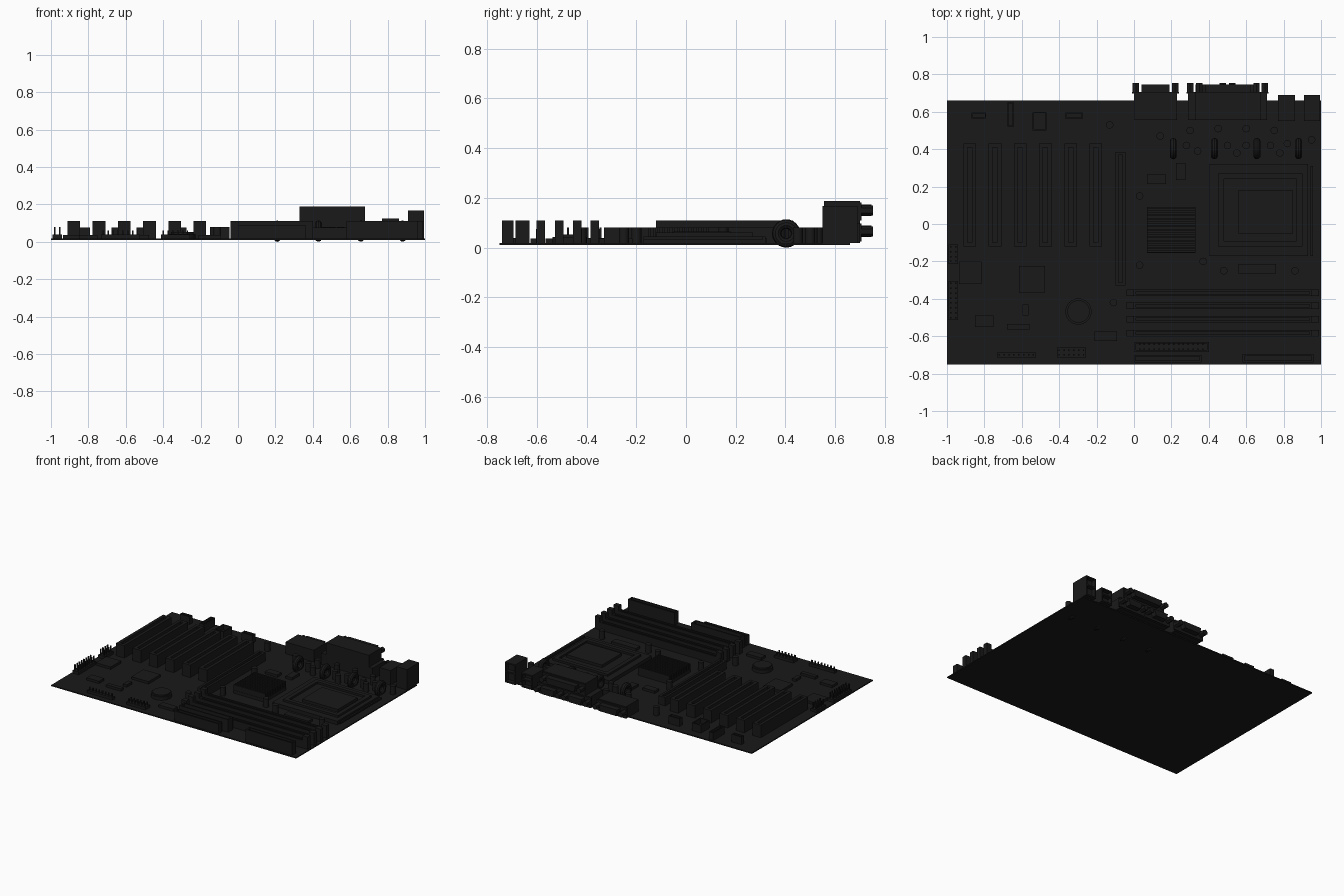
import bpy, bmesh, math
from mathutils import Matrix, Vector

if "Cube" in bpy.data.objects:
    bpy.data.objects.remove(bpy.data.objects["Cube"])

mat = bpy.data.materials.new("black")
mat.diffuse_color = (0.01, 0.01, 0.01, 1)
mat.use_nodes = True
mat.node_tree.nodes["Principled BSDF"].inputs["Base Color"].default_value = mat.diffuse_color
Z = 0.018  # top of the board


def finish(name, bm, smooth=False):
    me = bpy.data.meshes.new(name)
    bm.to_mesh(me)
    bm.free()
    ob = bpy.data.objects.new(name, me)
    bpy.context.collection.objects.link(ob)
    me.materials.append(mat)
    if smooth:
        for p in me.polygons:
            p.use_smooth = True
        me.set_sharp_from_angle(angle=math.radians(35))
    return ob


def add_box(bm, x0, x1, y0, y1, z0, z1):
    m = Matrix.Translation(((x0 + x1) / 2, (y0 + y1) / 2, (z0 + z1) / 2))
    bmesh.ops.create_cube(bm, size=1, matrix=m @ Matrix.Diagonal((x1 - x0, y1 - y0, z1 - z0, 1)))


def boxes(name, *dims):
    bm = bmesh.new()
    for d in dims:
        add_box(bm, *d)
    return finish(name, bm)


def add_cyl(bm, x, y, z, r, h, axis='Z', n=16):
    m = Matrix.Translation((x, y, z))
    if axis == 'Y':
        m = m @ Matrix.Rotation(math.pi / 2, 4, 'X')
    bmesh.ops.create_cone(bm, cap_ends=True, segments=n, radius1=r, radius2=r, depth=h, matrix=m)


def tray(name, x0, x1, y0, y1, h, t=0.012, floor=0.03):
    """Open-topped socket: floor plus four walls."""
    return boxes(name, (x0, x1, y0, y1, Z, Z + floor),
                 (x0, x1, y0, y0 + t, Z, h), (x0, x1, y1 - t, y1, Z, h),
                 (x0, x0 + t, y0 + t, y1 - t, Z, h), (x1 - t, x1, y0 + t, y1 - t, Z, h))


def pins(name, x, y, nx, ny, h=0.08, s=0.026):
    """Pin header on a low base."""
    bm = bmesh.new()
    add_box(bm, x - s / 2, x + (nx - .5) * s, y - s / 2, y + (ny - .5) * s, Z, Z + 0.02)
    for i in range(nx):
        for j in range(ny):
            px, py = x + i * s, y + j * s
            add_box(bm, px - .004, px + .004, py - .004, py + .004, Z, h)
    return finish(name, bm)


# circuit board
boxes("board", (-1, 1, -0.75, 0.66, 0.010, Z))

# expansion slots
for i in range(6):
    x = -0.878 + i * 0.1348
    tray(f"expansion_slot_{i}", x - .034, x + .034, -0.12, 0.43, 0.11, 0.022, 0.06)
tray("graphics_slot", -0.10, -0.045, -0.33, 0.385, 0.08, 0.017, 0.04)

# memory slots with end latches
for i, y in enumerate((-0.367, -0.437, -0.51, -0.585)):
    tray(f"memory_slot_{i}", 0.0, 0.95, y - .018, y + .018, 0.075, 0.011, 0.03)
    boxes(f"memory_latches_{i}", (-0.04, 0.0, y - .017, y + .017, Z, 0.11),
          (0.95, 0.99, y - .017, y + .017, Z, 0.11))

# drive and power connectors on the front edge
tray("drive_connector_a", 0.0, 0.40, -0.685, -0.63, 0.11, 0.01, 0.02)
tray("drive_connector_b", 0.0, 0.36, -0.74, -0.70, 0.09, 0.009, 0.02)
tray("power_connector", 0.58, 0.96, -0.74, -0.695, 0.11, 0.01, 0.06)
pins("drive_pins_a", 0.03, -0.67, 14, 2, 0.085)

# processor socket, processor, lever
boxes("processor_socket", (0.40, 0.93, -0.17, 0.32, Z, 0.045))
boxes("socket_rim", (0.45, 0.90, -0.12, -0.09, .045, .06), (0.45, 0.90, 0.24, 0.27, .045, .06),
      (0.45, 0.48, -0.09, 0.24, .045, .06), (0.87, 0.90, -0.09, 0.24, .045, .06))
boxes("processor", (0.56, 0.85, -0.05, 0.18, .045, .065))
boxes("socket_lever", (0.945, 0.957, -0.17, 0.31, Z + .015, Z + .027))

# finned chipset cooler
boxes("chipset_cooler", (0.07, 0.33, -0.155, 0.09, Z, 0.04),
      *[(0.07, 0.33, -0.153 + i * .0195, -0.143 + i * .0195, 0.04, 0.08) for i in range(13)])

# flat chips
for i, (x, y, sx, sy) in enumerate(((-.545, -.295, .14, .14), (-.875, -.26, .12, .12), (-.58, -.46, .03, .06),
                                    (-.62, -.55, .12, .03), (-.80, -.52, .10, .06), (-.15, -.60, .12, .05),
                                    (.12, .24, .10, .05), (.25, .28, .05, .09), (.66, -.24, .20, .05))):
    boxes(f"chip_{i}", (x - sx / 2, x + sx / 2, y - sy / 2, y + sy / 2, Z, Z + .018))

# coin battery in its holder
bm = bmesh.new()
add_cyl(bm, -0.297, -0.468, Z + .012, 0.07, 0.024, n=32)
add_cyl(bm, -0.297, -0.468, Z + .028, 0.06, 0.012, n=32)
finish("battery", bm, True)

# wound coils standing on edge
for i, x in enumerate((0.21, 0.43, 0.657, 0.88)):
    bpy.ops.mesh.primitive_torus_add(location=(x, 0.403, 0.057), rotation=(0, math.pi / 2, 0),
                                     major_radius=0.038, minor_radius=0.019,
                                     major_segments=24, minor_segments=10)
    ob = bpy.context.object
    ob.name = f"coil_{i}"
    ob.data.materials.append(mat)
    bpy.ops.object.shade_smooth_by_angle()

# capacitors
bm = bmesh.new()
for x, y in [(.28, .42), (.34, .39), (.50, .42), (.55, .38), (.60, .42), (.73, .42), (.78, .38), (.82, .43),
             (.14, .47), (.30, .50), (.45, .51), (.60, .51), (.75, .50), (.95, .45),
             (.37, -.20), (.48, -.25), (.86, -.25), (.03, .15), (.03, -.22), (-.11, -.42), (-.13, .53)]:
    add_cyl(bm, x, y, (Z + .08) / 2, 0.02, .08 - Z)
finish("capacitors", bm, True)

# pin headers along the left edge and the front
pins("panel_pins_a", -0.98, -0.50, 2, 8)
pins("panel_pins_b", -0.98, -0.20, 2, 4)
pins("panel_pins_c", -0.72, -0.70, 8, 1, 0.06)
pins("panel_pins_d", -0.40, -0.70, 6, 2, 0.06)

# small audio headers near the back edge
for i, (x, y, sx, sy) in enumerate(((-.66, .585, .035, .13), (-.505, .55, .075, .10), (-.32, .58, .09, .035),
                                    (-.83, .58, .08, .03))):
    tray(f"audio_header_{i}", x - sx / 2, x + sx / 2, y - sy / 2, y + sy / 2, 0.075, 0.007, 0.02)


# rear ports with D-shaped shells and side screws
def d_port(name, x0, x1, zc, h=0.046):
    a, b = x0 + .05, x1 - .05
    bm = bmesh.new()
    add_box(bm, x0, x1, 0.697, 0.706, zc - .04, zc + .032)
    pts = [(a, zc + h / 2), (b, zc + h / 2), (b - .012, zc - h / 2), (a + .012, zc - h / 2)]
    f = bm.faces.new([bm.verts.new((x, 0.70, z)) for x, z in pts])
    e = bmesh.ops.extrude_face_region(bm, geom=[f])
    bmesh.ops.translate(bm, vec=Vector((0, .046, 0)),
                        verts=[v for v in e['geom'] if isinstance(v, bmesh.types.BMVert)])
    bmesh.ops.recalc_face_normals(bm, faces=bm.faces)
    for x in (x0 + .02, x1 - .02):
        add_cyl(bm, x, 0.728, zc, 0.02, 0.05, 'Y', 6)
    finish(name, bm)


boxes("printer_port_body", (0.33, 0.68, 0.555, 0.70, 0.10, 0.188))
boxes("serial_port_body", (0.29, 0.71, 0.555, 0.70, Z, 0.10))
boxes("side_port_body", (0.0, 0.23, 0.555, 0.70, Z, 0.105))
d_port("printer_port", 0.33, 0.675, 0.150)
d_port("serial_port_a", 0.28, 0.495, 0.065)
d_port("serial_port_b", 0.505, 0.72, 0.065)
d_port("side_port", -0.01, 0.24, 0.065)


# stacked rear sockets
def stacked(name, x0, x1, h, rows):
    t, gap = .01, (h - Z) / rows
    parts = [(x0, x1, 0.55, 0.66, Z, h), (x0, x0 + t, 0.66, 0.69, Z, h), (x1 - t, x1, 0.66, 0.69, Z, h)]
    for i in range(rows + 1):
        z = min(Z + i * gap, h - t)
        parts.append((x0 + t, x1 - t, 0.66, 0.69, z, z + t))
    boxes(name, *parts)


stacked("data_ports", 0.77, 0.86, 0.125, 2)
stacked("keyboard_mouse_ports", 0.91, 0.995, 0.168, 2)
